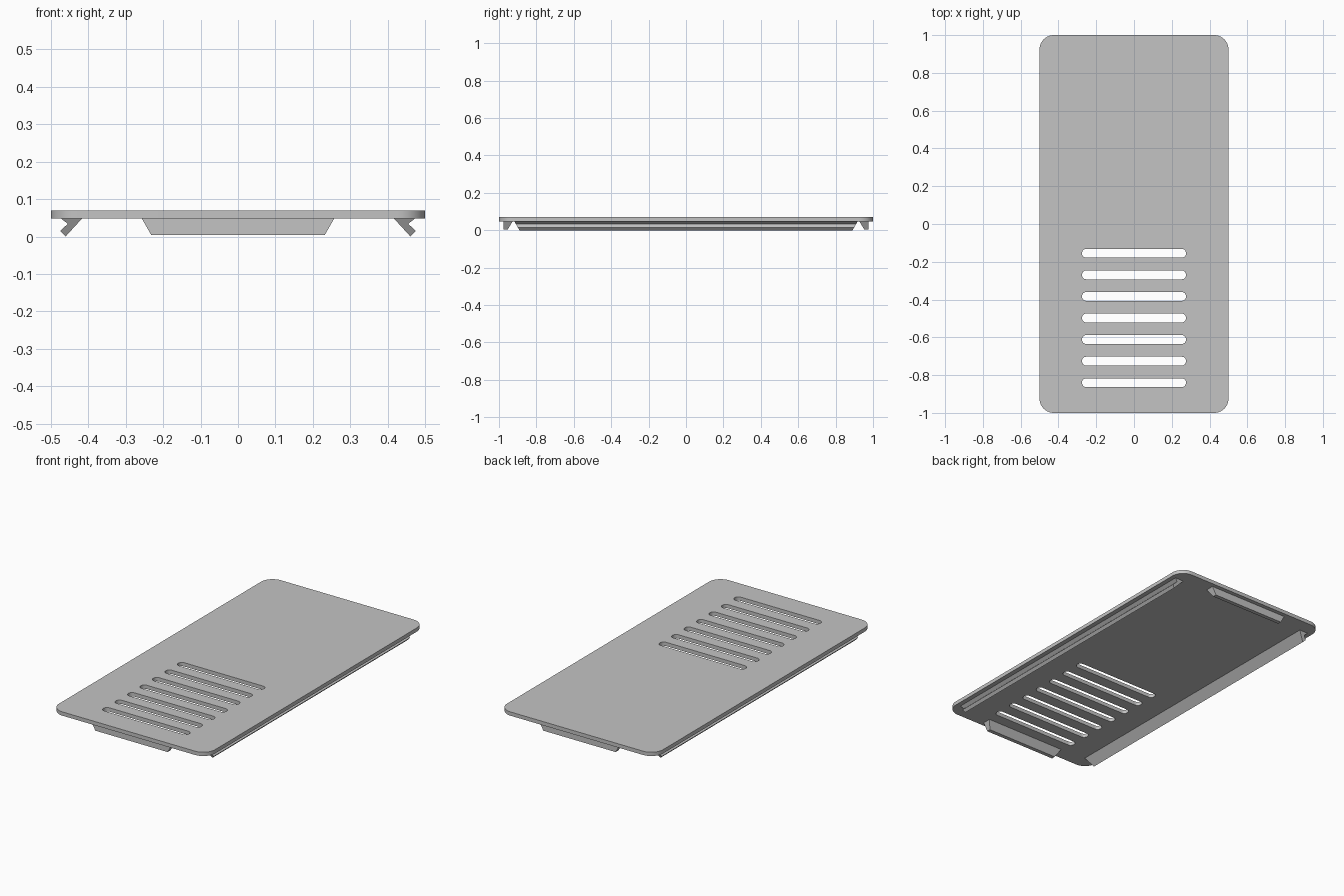
import bpy, bmesh, math
from mathutils import Matrix

cube = bpy.data.objects.get("Cube")
if cube:
    bpy.data.objects.remove(cube, do_unlink=True)

TOP, UNDER = 0.07, 0.048

grey = bpy.data.materials.new("plain grey")
grey.use_nodes = True
grey.diffuse_color = (0.55, 0.55, 0.55, 1)
bsdf = next(n for n in grey.node_tree.nodes if n.type == 'BSDF_PRINCIPLED')
bsdf.inputs["Base Color"].default_value = grey.diffuse_color


def finish(name, bm, smooth=False):
    bmesh.ops.remove_doubles(bm, verts=bm.verts, dist=0.0001)
    bmesh.ops.recalc_face_normals(bm, faces=bm.faces)
    mesh = bpy.data.meshes.new(name)
    bm.to_mesh(mesh)
    bm.free()
    mesh.materials.append(grey)
    ob = bpy.data.objects.new(name, mesh)
    bpy.context.collection.objects.link(ob)
    if smooth:
        bpy.ops.object.select_all(action='DESELECT')
        ob.select_set(True)
        bpy.context.view_layer.objects.active = ob
        bpy.ops.object.shade_smooth_by_angle(angle=math.radians(30))
    return ob


def rounded_rect(cx, cy, hx, hy, r, steps=10):
    pts = []
    for i, (sx, sy) in enumerate([(1, 1), (-1, 1), (-1, -1), (1, -1)]):
        for k in range(steps + 1):
            a = math.pi / 2 * (i + k / steps)
            pts.append((cx + sx * (hx - r) + r * math.cos(a),
                        cy + sy * (hy - r) + r * math.sin(a)))
    return pts


# Cover plate: rounded outline with seven vent slots, filled and thickened
outline = bpy.data.curves.new("plate_outline", 'CURVE')
outline.dimensions = '2D'
outline.fill_mode = 'BOTH'
outline.extrude = (TOP - UNDER) / 2
loops = [rounded_rect(0, 0, 0.5, 1, 0.075)]
loops += [rounded_rect(0, -0.155 - 0.1142 * i, 0.275, 0.0235, 0.022, 6) for i in range(7)]
for pts in loops:
    spline = outline.splines.new('POLY')
    spline.points.add(len(pts) - 1)
    for p, (x, y) in zip(spline.points, pts):
        p.co = (x, y, 0, 1)
    spline.use_cyclic_u = True
helper = bpy.data.objects.new("plate_outline", outline)
bpy.context.collection.objects.link(helper)
bpy.context.view_layer.update()
filled = helper.evaluated_get(bpy.context.evaluated_depsgraph_get()).to_mesh()
bm = bmesh.new()
bm.from_mesh(filled)
bmesh.ops.translate(bm, verts=bm.verts, vec=(0, 0, (TOP + UNDER) / 2))
bpy.data.objects.remove(helper, do_unlink=True)
finish("cover_plate", bm, smooth=True)


def strip(name, profile, half_length, taper, angle):
    """Sweep an (outward, z) profile sideways, with ends sloping in below."""
    bm = bmesh.new()
    ends = []
    for s in (-1, 1):
        ends.append([bm.verts.new((u, s * (half_length - taper * (UNDER - z)), z))
                     for u, z in profile])
    n = len(profile)
    for end in ends:
        bm.faces.new(end)
    for i in range(n):
        j = (i + 1) % n
        bm.faces.new((ends[0][i], ends[0][j], ends[1][j], ends[1][i]))
    bmesh.ops.rotate(bm, verts=bm.verts, matrix=Matrix.Rotation(angle, 3, 'Z'))
    finish(name, bm)


# Hooked rails along the long sides, grooves facing outward
rail = [(0.417, UNDER), (0.461, 0.0), (0.475, 0.015),
        (0.455, 0.034), (0.473, UNDER)]
strip("left_rail", rail, 0.918, 0.57, 0)
strip("right_rail", rail, 0.918, 0.57, math.pi)

# Wedge tabs under the short ends
tab = [(0.927, UNDER), (0.953, 0.004), (0.976, 0.004), (0.976, UNDER)]
strip("back_tab", tab, 0.257, 0.57, math.pi / 2)
strip("front_tab", tab, 0.257, 0.57, -math.pi / 2)
